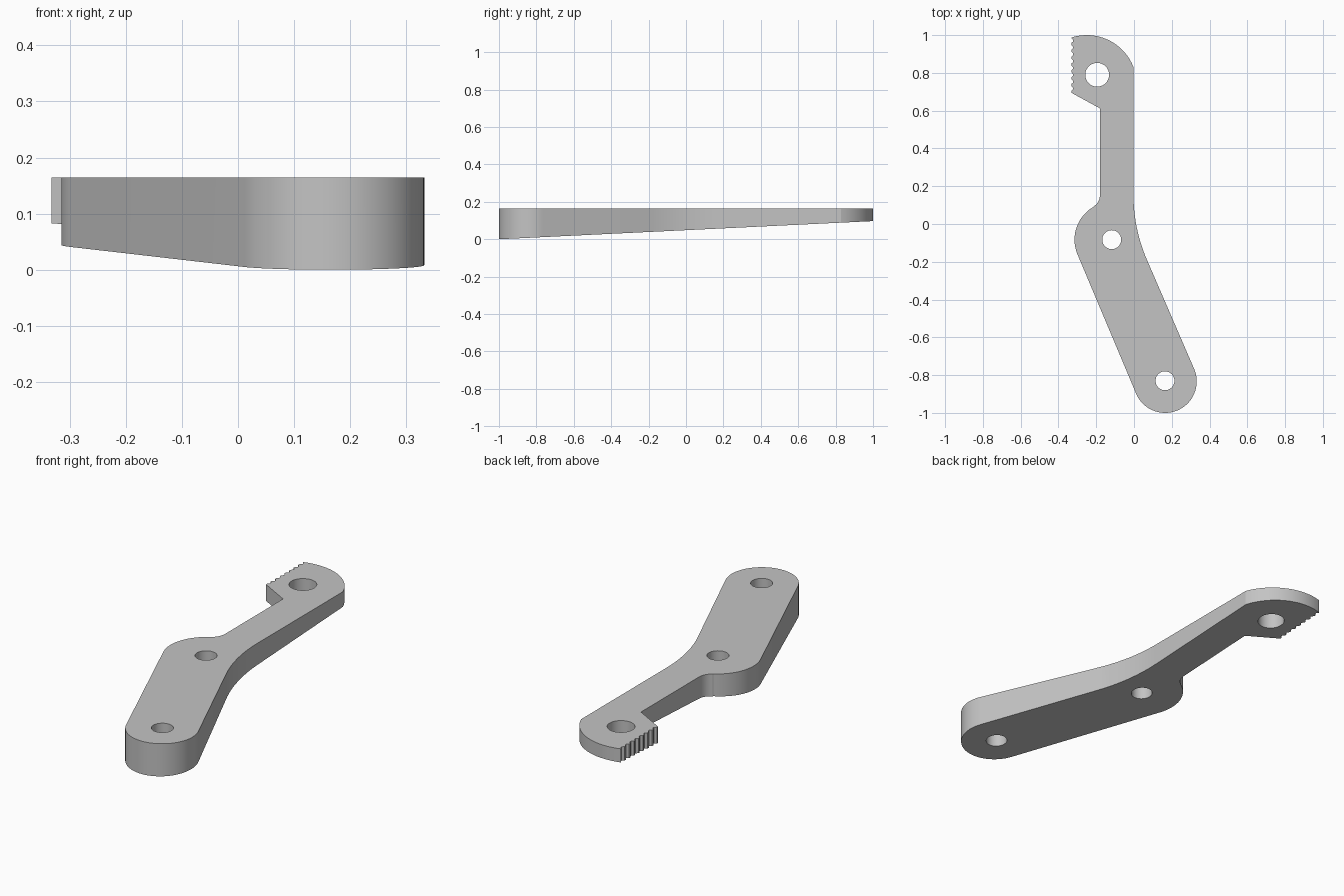
import bpy
import bmesh
from math import sin, cos, radians, pi
from mathutils import Vector

default = bpy.data.objects.get("Cube")
if default:
    bpy.data.objects.remove(default, do_unlink=True)

TOP = 0.164


def arc(cx, cy, r, start, end, n):
    """Points on an arc, angles in degrees."""
    angles = [radians(start + (end - start) * i / n) for i in range(n + 1)]
    return [(cx + r * cos(a), cy + r * sin(a)) for a in angles]


def bend(a, b, c, n):
    """Rounded corner from a to c, pulled towards corner b."""
    a, b, c = Vector(a), Vector(b), Vector(c)
    ts = [i / n for i in range(n + 1)]
    return [tuple(a * (1 - t) ** 2 + b * 2 * t * (1 - t) + c * t * t) for t in ts]


def teeth(x, top, bottom, count, depth):
    """Scalloped grip edge running downwards, flat lands between notches."""
    pitch = (top - bottom) / count
    points = [(x, top)]
    for i in range(count):
        y = top - i * pitch
        points += [(x + depth, y - 0.3 * pitch), (x + depth, y - 0.5 * pitch),
                   (x, y - 0.75 * pitch), (x, y - pitch)]
    return points


# Outline, counter-clockwise from the wide end
outline = arc(0.165, -0.833, 0.167, -156.7, 23.3, 40)
outline += bend((0.073, -0.2), (-0.003, -0.03), (-0.003, 0.16), 16)
outline += arc(-0.25, 0.735, 0.265, 21, 107.5, 28)
outline += teeth(-0.332, 0.985, 0.695, 8, 0.01)
outline += [(-0.18, 0.612)]
outline += bend((-0.18, 0.16), (-0.18, 0.113), (-0.212, 0.095), 8)
outline += arc(-0.115, -0.083, 0.2, 120, 203.3, 24)

# Pivot holes
holes = [arc(x, y, r, 0, 360, 40)[:-1] for x, y, r in
         [(0.164, -0.83, 0.05), (-0.118, -0.083, 0.05), (-0.195, 0.79, 0.063)]]

# Flat filled profile given thickness
curve = bpy.data.curves.new("lever_profile", "CURVE")
curve.dimensions = "2D"
curve.fill_mode = "BOTH"
curve.extrude = TOP / 2
for loop in [outline] + holes:
    spline = curve.splines.new("POLY")
    spline.points.add(len(loop) - 1)
    for point, (x, y) in zip(spline.points, loop):
        point.co = (x, y, 0, 1)
    spline.use_cyclic_u = True
profile = bpy.data.objects.new("lever_profile", curve)
bpy.context.collection.objects.link(profile)
bpy.context.view_layer.update()
depsgraph = bpy.context.evaluated_depsgraph_get()
mesh = bpy.data.meshes.new_from_object(profile.evaluated_get(depsgraph))
bpy.data.objects.remove(profile, do_unlink=True)

# Sloped underside: thick at the front, thin at the toothed end
bm = bmesh.new()
bm.from_mesh(mesh)
bmesh.ops.remove_doubles(bm, verts=bm.verts, dist=0.0001)
for v in bm.verts:
    v.co.z = TOP if v.co.z > 0 else 0.0485 * (1 + v.co.y)
bmesh.ops.recalc_face_normals(bm, faces=bm.faces)
bm.to_mesh(mesh)
bm.free()

lever = bpy.data.objects.new("lever_plate", mesh)
bpy.context.collection.objects.link(lever)

# Single grey finish
grey = bpy.data.materials.new("plain grey")
grey.use_nodes = True
colour = (0.55, 0.55, 0.55, 1)
grey.diffuse_color = colour
grey.node_tree.nodes["Principled BSDF"].inputs["Base Color"].default_value = colour
mesh.materials.clear()
mesh.materials.append(grey)
for polygon in mesh.polygons:
    polygon.material_index = 0

bpy.ops.object.select_all(action="DESELECT")
lever.select_set(True)
bpy.context.view_layer.objects.active = lever
bpy.ops.object.shade_smooth_by_angle(angle=pi / 9)
